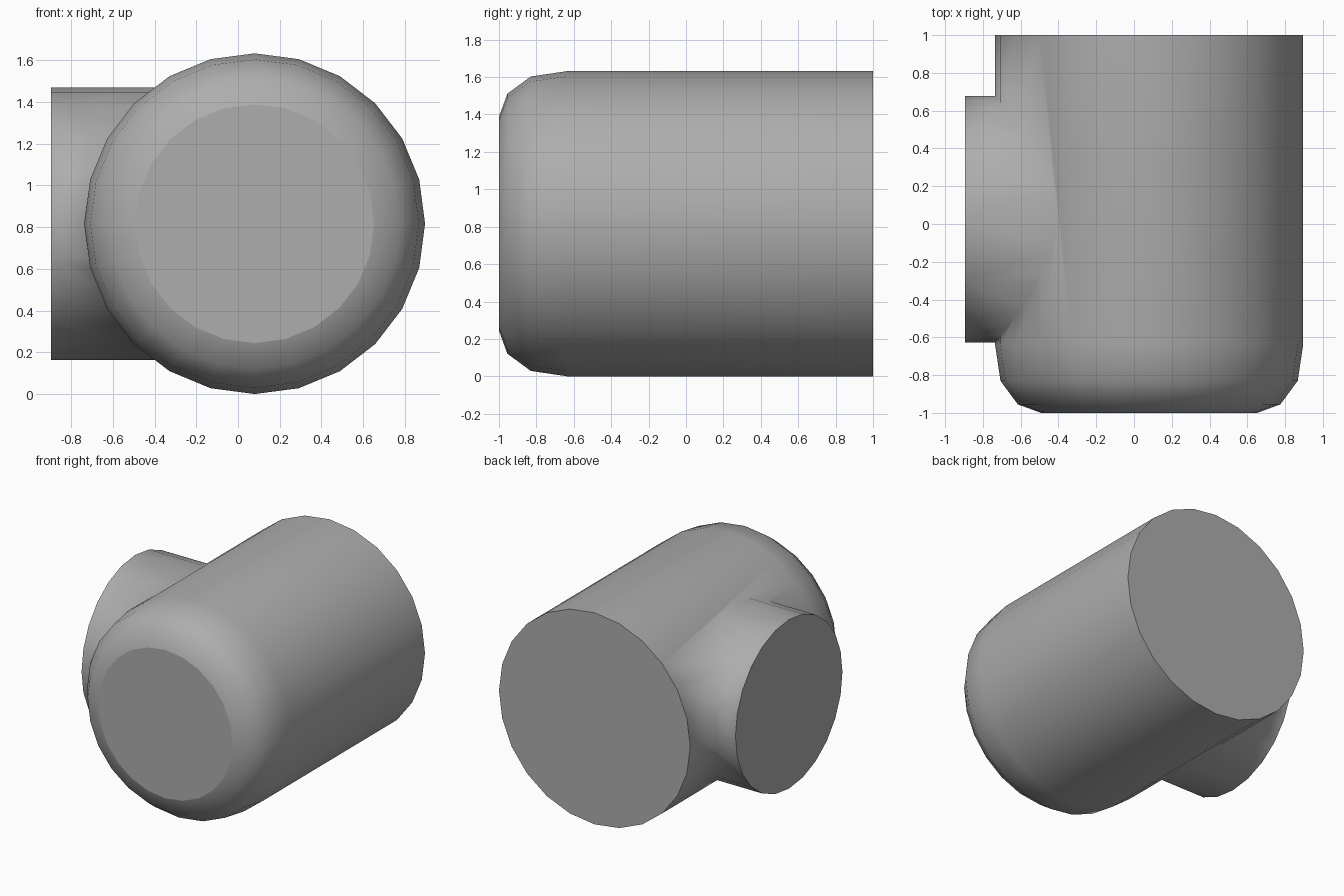
import bpy
import bmesh
from math import cos, sin, tau

SIDES = 24
AXIS_Z = 0.816

cube = bpy.data.objects.get("Cube")
if cube:
    bpy.data.objects.remove(cube, do_unlink=True)

grey = bpy.data.materials.new("plain grey")
grey.use_nodes = True
colour = (0.42, 0.42, 0.42, 1.0)
grey.diffuse_color = colour
grey.node_tree.nodes["Principled BSDF"].inputs["Base Color"].default_value = colour


def turned(name, profile, place):
    """Closed round solid from (distance, radius) pairs, with flat end caps."""
    bm = bmesh.new()
    rings = []
    for t, r in profile:
        angles = [tau * i / SIDES for i in range(SIDES)]
        rings.append([bm.verts.new(place(t, r * cos(a), r * sin(a))) for a in angles])
    for a, b in zip(rings, rings[1:]):
        for i in range(SIDES):
            j = (i + 1) % SIDES
            bm.faces.new((a[i], a[j], b[j], b[i])).smooth = True
    bm.faces.new(rings[0])
    bm.faces.new(rings[-1])
    bmesh.ops.recalc_face_normals(bm, faces=bm.faces)
    mesh = bpy.data.meshes.new(name)
    bm.to_mesh(mesh)
    bm.free()
    mesh.materials.append(grey)
    obj = bpy.data.objects.new(name, mesh)
    bpy.context.scene.collection.objects.link(obj)
    return obj


# Main barrel along y, with a rounded front end
barrel = turned(
    "pipe_tee",
    [(-1, 0.572), (-0.955, 0.695), (-0.83, 0.787), (-0.635, 0.816), (1, 0.816)],
    lambda t, u, v: (0.08 + u, t, AXIS_Z + v),
)

# Side branch pointing to -x
branch = turned(
    "side_branch",
    [(-0.896, 0.652), (0, 0.652)],
    lambda t, u, v: (t, 0.025 + u, AXIS_Z + v),
)

# Fuse the branch into the barrel so the shading flows across the joint
union = barrel.modifiers.new("join_branch", "BOOLEAN")
union.operation = "UNION"
union.solver = "EXACT"
union.object = branch
bpy.context.view_layer.objects.active = barrel
barrel.select_set(True)
bpy.ops.object.modifier_apply(modifier=union.name)
bpy.data.objects.remove(branch, do_unlink=True)
